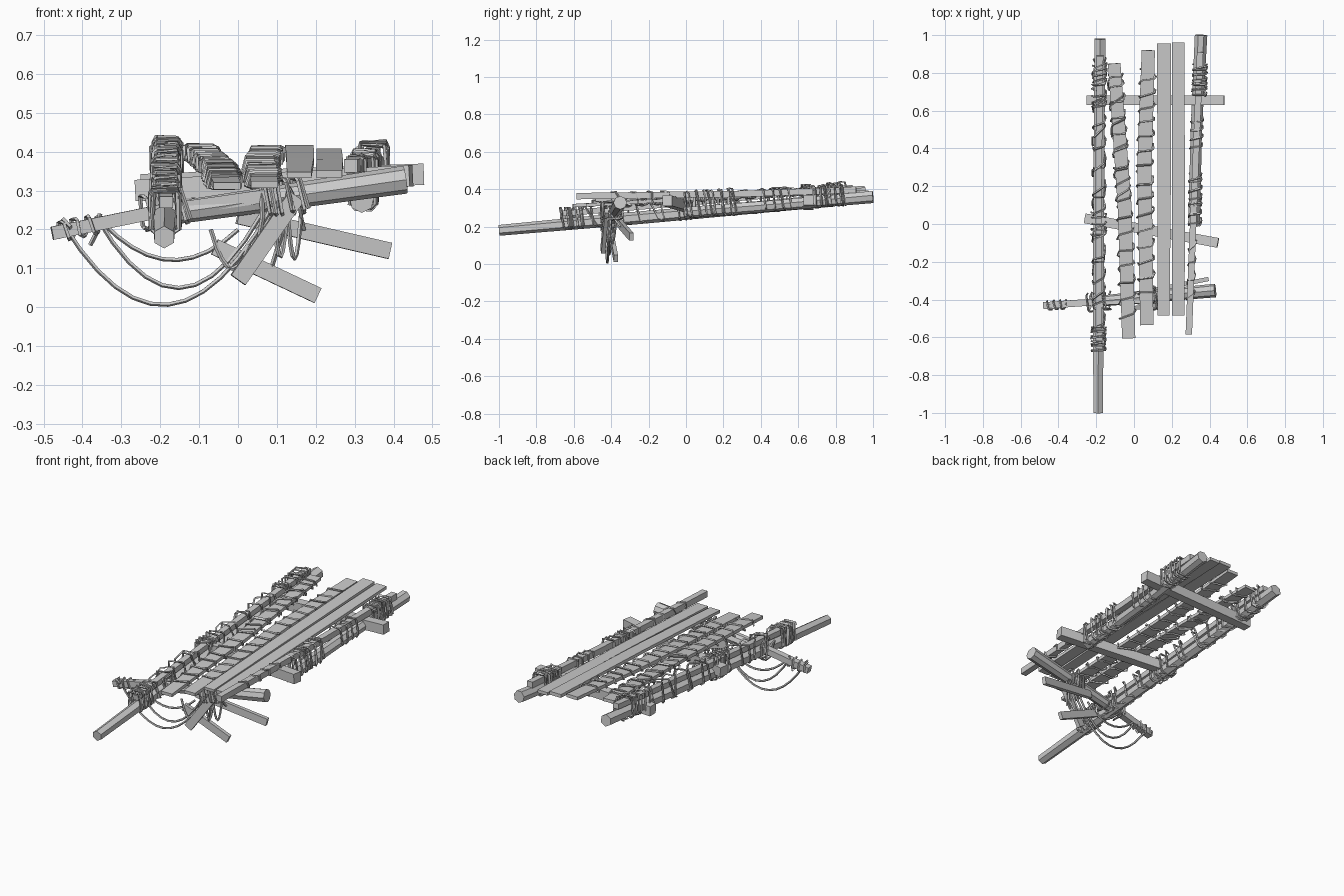
import bpy, bmesh, random
from math import sin, cos, pi
from mathutils import Vector, Quaternion

if "Cube" in bpy.data.objects:
    bpy.data.objects.remove(bpy.data.objects["Cube"])

random.seed(7)


def sweep(name, pts, section, scales=None):
    """Skin a closed section along a path, capped at both ends."""
    pts = [Vector(p) for p in pts]
    scales = scales or [1] * len(pts)
    bm = bmesh.new()
    rings, up, prev = [], None, None
    for i, p in enumerate(pts):
        t = (pts[min(i + 1, len(pts) - 1)] - pts[max(i - 1, 0)]).normalized()
        if up is None:
            up = Vector((0, 0, 1)) if abs(t.z) < 0.9 else Vector((0, 1, 0))
        else:
            up = prev.rotation_difference(t) @ up
        side = t.cross(up).normalized()
        up = side.cross(t)
        prev = t
        rings.append([bm.verts.new(p + (side * a + up * b) * scales[i]) for a, b in section])
    n = len(section)
    for r0, r1 in zip(rings, rings[1:]):
        for k in range(n):
            bm.faces.new((r0[k], r0[(k + 1) % n], r1[(k + 1) % n], r1[k]))
    bm.faces.new(rings[0][::-1])
    bm.faces.new(rings[-1])
    bmesh.ops.recalc_face_normals(bm, faces=bm.faces)
    me = bpy.data.meshes.new(name)
    bm.to_mesh(me)
    bm.free()
    ob = bpy.data.objects.new(name, me)
    bpy.context.collection.objects.link(ob)
    return ob


def rect(w, h):
    return [(-w / 2, -h / 2), (w / 2, -h / 2), (w / 2, h / 2), (-w / 2, h / 2)]


def ngon(r, n):
    return [(r * cos(2 * pi * k / n - pi / 2), r * sin(2 * pi * k / n - pi / 2)) for k in range(n)]


def wrap(name, a, b, w, h, turns, r=0.0055, back=False):
    """Rope wound around a w x h bundle from a to b; back adds the return crossing."""
    a, b = Vector(a), Vector(b)
    d = (b - a).normalized()
    side = d.cross(Vector((0, 0, 1))).normalized()
    up = side.cross(d)
    shape = [(-.5, -.4), (-.4, .5), (.4, .5), (.5, .4), (.5, -.4), (.3, -.5), (-.3, -.5)]
    pts, n = [], int(turns * len(shape))
    for i in range(n + 1):
        f = i / n + random.uniform(-.25, .25) / max(turns, 1) * .5
        u, v = shape[i % len(shape)]
        k = random.uniform(1.0, 1.12)
        pts.append(a.lerp(b, f) + side * u * w * k + up * v * h * k)
    sweep(name, pts, ngon(r, 4))
    if back:
        wrap(name + "_return", b, a, w, h, turns * .7, r)


def hang(name, a, b, low, n=10, r=0.006):
    """Slack rope from a to b, sagging to height low."""
    a, b = Vector(a), Vector(b)
    mid = (a + b) / 2
    ctrl = Vector((mid.x, mid.y, 2 * low - mid.z))
    pts = [a * (1 - t) ** 2 + ctrl * 2 * t * (1 - t) + b * t * t for t in (i / n for i in range(n + 1))]
    sweep(name, pts, ngon(r, 5))


# Long side poles (right one is broken off half way)
sweep("left_pole", [(-.19, -1, .18), (-.188, -.3, .243), (-.185, .4, .305), (-.18, .98, .36)],
      ngon(.034, 6), [.85, 1, .95, 1])
sweep("right_pole", [(.318, -.01, .275), (.33, .5, .315), (.355, 1, .36)], ngon(.034, 7), [.95, .9, 1])

# Slim rails lashed on top of the poles
sweep("left_rail", [(-.185, -.66, .27), (-.19, .1, .335), (-.18, .89, .408)], rect(.035, .03))
sweep("right_rail", [(.29, -.585, .363), (.325, .3, .375), (.35, .91, .397)], rect(.034, .034))

# Cross members
sweep("back_crossbeam", [(-.25, .655, .315), (.478, .655, .342)], rect(.052, .055))
sweep("middle_crossbeam", [(-.26, .03, .3), (.445, -.1, .338)], rect(.052, .055))
sweep("front_cross_pole", [(-.2, -.41, .237), (.43, -.352, .328)], ngon(.036, 8), [.8, 1])
sweep("front_cross_stick", [(-.478, -.432, .19), (-.2, -.412, .247), (.1, -.4, .29)], rect(.036, .034))

# Deck planks: path and width, with slight tapers
planks = [
    ([(-.028, -.605, .312), (-.05, .1, .358), (-.105, .85, .402)], .07, [1, 1.05, .95]),
    ([(.068, -.535, .315), (.055, .3, .365), (.076, .92, .402)], .07, [1, 1.1, 1]),
    ([(.157, -.485, .34), (.16, .2, .375), (.158, .955, .408)], .07, [.9, 1, 1.05]),
    ([(.234, -.485, .342), (.236, .2, .372), (.234, .96, .4)], .068, [1, 1, .95]),
]
for i, (path, w, s) in enumerate(planks):
    ob = sweep(f"deck_plank_{i + 1}", path, rect(w, .018), s)
    ob.rotation_euler.y = 0

# Broken boards dangling under the front
sweep("hanging_board_high", [(.0, -.37, .235), (.39, -.292, .145)], rect(.022, .042))
sweep("hanging_board_low", [(-.06, -.4, .155), (.205, -.375, .03)], rect(.022, .042))
sweep("leaning_board", [(.0, -.445, .07), (.15, -.425, .285)], rect(.022, .045))

# Lashings along the left pole and rail
wrap("left_lashing_front", (-.188, -.67, .243), (-.188, -.55, .253), .07, .105, 5, back=True)
wrap("left_lashing_spiral", (-.188, -.55, .255), (-.183, .86, .38), .062, .115, 12, back=True)
wrap("left_lashing_back", (-.185, .62, .355), (-.183, .84, .375), .07, .11, 4, back=True)
wrap("left_lashing_middle", (-.188, -.06, .298), (-.188, .06, .308), .075, .12, 4)

# Lashings along the right pole and rail
wrap("right_lashing_end", (.322, 0, .32), (.325, .26, .335), .062, .13, 6, back=True)
wrap("right_lashing_middle", (.327, .4, .345), (.335, .58, .35), .06, .105, 4)
wrap("right_lashing_back", (.345, .68, .36), (.35, .84, .37), .07, .105, 6, back=True)
wrap("right_rail_lashing", (.298, -.4, .363), (.312, -.05, .37), .036, .04, 4)

# Ropes wound around the two left planks
wrap("plank_lashing_1a", (-.035, -.5, .32), (-.05, .1, .358), .08, .035, 7)
wrap("plank_lashing_1b", (-.055, .12, .36), (-.1, .8, .4), .075, .035, 8, back=True)
wrap("plank_lashing_2a", (.066, -.38, .322), (.056, .28, .363), .083, .035, 8)
wrap("plank_lashing_2b", (.056, .3, .367), (.074, .82, .397), .08, .035, 7)

# Lashings on the front cross pole and stick
wrap("front_stick_lashing", (-.46, -.431, .195), (-.36, -.424, .215), .045, .045, 3)
wrap("front_corner_lashing", (-.25, -.415, .24), (-.13, -.405, .262), .09, .085, 3, back=True)
wrap("front_board_lashing", (.06, -.402, .275), (.17, -.392, .29), .1, .085, 4, back=True)

# Slack ropes
hang("slack_rope_long", (-.45, -.43, .215), (.09, -.41, .262), .007, 12)
hang("slack_rope_middle", (-.365, -.42, .235), (.06, -.4, .24), .05, 10)
hang("slack_rope_short", (-.35, -.41, .22), (.0, -.39, .2), .122, 9)
hang("slack_rope_side", (-.07, -.41, .2), (.03, -.42, .16), .1, 7)
hang("hanging_loop_right", (.125, -.41, .28), (.165, -.37, .29), .125, 8)
hang("hanging_loop_front", (.09, -.425, .26), (.13, -.4, .3), .13, 8)

# Straight rope ends tying the boards to the cross pole
ties = [((.13, -.42, .3), (.08, -.385, .08)), ((.13, -.42, .31), (.17, -.35, .2)),
        ((.1, -.41, .31), (.05, -.4, .12)), ((.06, -.41, .31), (.05, -.43, .15)),
        ((-.355, -.425, .24), (-.38, -.42, .16)), ((-.43, -.43, .19), (-.452, -.45, .228))]
for i, (a, b) in enumerate(ties):
    mid = (Vector(a) + Vector(b)) / 2 + Vector((.008, -.01, 0))
    sweep(f"tie_rope_{i + 1}", [a, mid, b], ngon(.006, 4))
